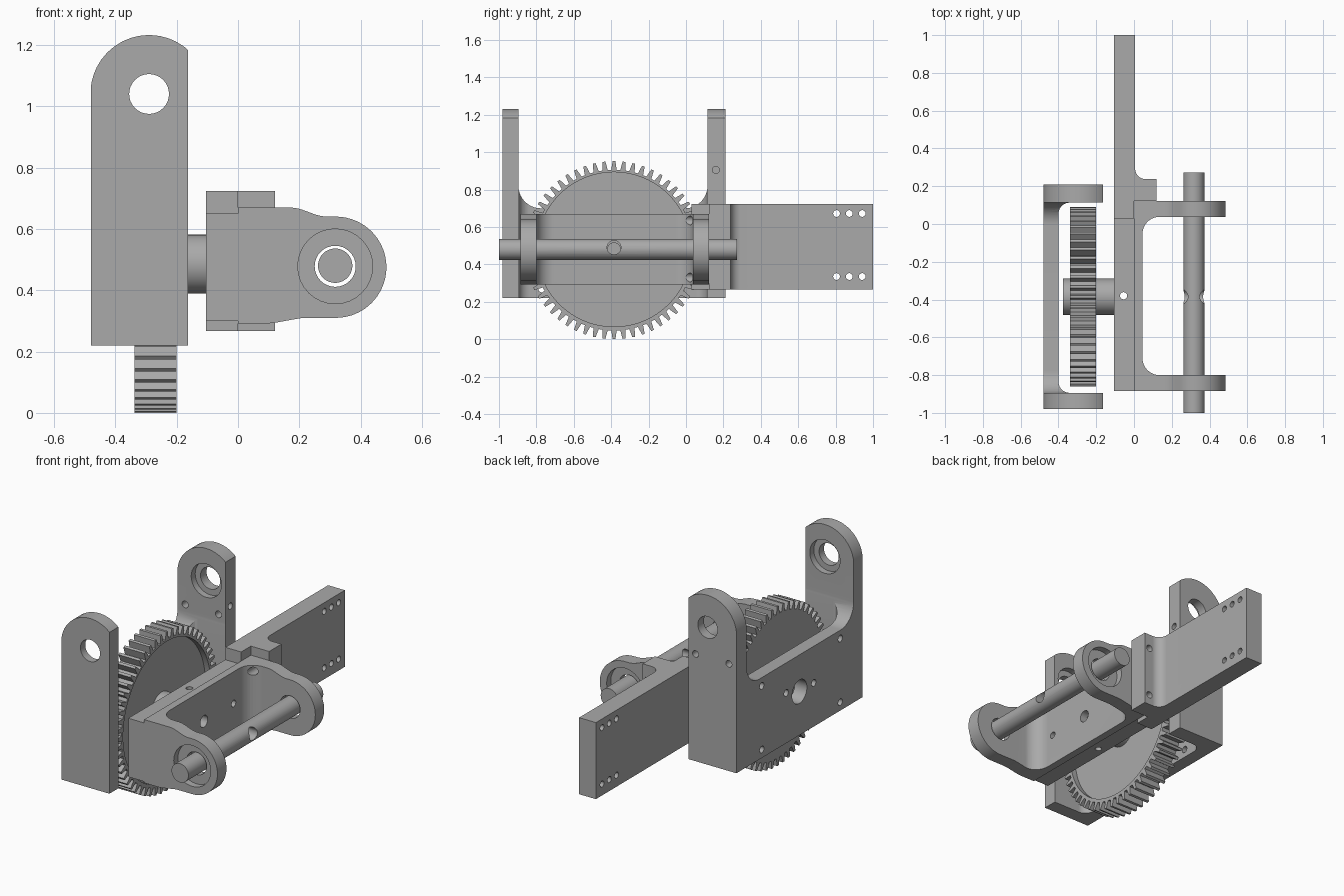
import bpy, bmesh, math
from mathutils import Vector

if "Cube" in bpy.data.objects:
    bpy.data.objects.remove(bpy.data.objects["Cube"])

grey = bpy.data.materials.new("machined grey")
grey.use_nodes = True
grey.diffuse_color = (0.4, 0.4, 0.4, 1)
grey.node_tree.nodes["Principled BSDF"].inputs["Base Color"].default_value = (0.4, 0.4, 0.4, 1)

AXES = {"x": lambda u, v, w: (w, u, v),
        "y": lambda u, v, w: (u, w, v),
        "z": lambda u, v, w: (u, v, w)}


def rounded(corners):
    """Outline from (u, v) or (u, v, radius) corners."""
    out = []
    for i, c in enumerate(corners):
        p = Vector(c[:2])
        r = c[2] if len(c) > 2 else 0
        if not r:
            out.append(p)
            continue
        a = (Vector(corners[i - 1][:2]) - p).normalized()
        b = (Vector(corners[(i + 1) % len(corners)][:2]) - p).normalized()
        half = a.angle(b) / 2
        centre = p + (a + b).normalized() * (r / math.sin(half))
        start = p + a * (r / math.tan(half)) - centre
        end = p + b * (r / math.tan(half)) - centre
        n = 12
        for k in range(n + 1):
            t = k / n
            out.append(centre + (start.lerp(end, t)).normalized() * r)
    return out


def prism(name, outline, axis, lo, hi):
    bm = bmesh.new()
    rings = [[bm.verts.new(AXES[axis](p[0], p[1], w)) for p in outline] for w in (lo, hi)]
    n = len(outline)
    bm.faces.new(rings[0])
    bm.faces.new(rings[1][::-1])
    for i in range(n):
        j = (i + 1) % n
        bm.faces.new((rings[0][i], rings[0][j], rings[1][j], rings[1][i]))
    bmesh.ops.recalc_face_normals(bm, faces=bm.faces)
    mesh = bpy.data.meshes.new(name)
    bm.to_mesh(mesh)
    bm.free()
    mesh.materials.append(grey)
    ob = bpy.data.objects.new(name, mesh)
    bpy.context.collection.objects.link(ob)
    return ob


def rod(name, u, v, r, axis, lo, hi, n=40):
    ring = [(u + r * math.cos(math.tau * k / n), v + r * math.sin(math.tau * k / n)) for k in range(n)]
    return prism(name, ring, axis, lo, hi)


def combine(ob, other, operation):
    mod = ob.modifiers.new("combine", "BOOLEAN")
    mod.operation, mod.solver, mod.object = operation, "EXACT", other
    mesh = bpy.data.meshes.new_from_object(ob.evaluated_get(bpy.context.evaluated_depsgraph_get()))
    ob.modifiers.clear()
    ob.data = mesh
    bpy.data.objects.remove(other)


def drill(ob, u, v, r, axis, lo, hi):
    combine(ob, rod("drill", u, v, r, axis, lo, hi, 32), "DIFFERENCE")


def finish(ob):
    bpy.ops.object.select_all(action="DESELECT")
    ob.select_set(True)
    bpy.context.view_layer.objects.active = ob
    bpy.ops.object.shade_smooth_by_angle(angle=math.radians(25))


# Yoke bracket: plan, side and front outlines intersected
y0, y1, a0, a1 = -0.98, 0.21, -0.894, 0.113
bracket = prism("yoke_bracket", rounded([
    (-0.48, y0), (-0.163, y0), (-0.163, a0), (-0.40, a0, 0.06),
    (-0.40, a1, 0.06), (-0.163, a1), (-0.163, y1), (-0.48, y1)]), "z", 0.22, 1.3)
side = prism("side", rounded([
    (y0 - 0.1, 0.1), (y1 + 0.1, 0.1), (y1 + 0.1, 1.4), (a1 + 0.002, 1.4), (a1 + 0.002, 0.70, 0.12),
    (a0 - 0.002, 0.70, 0.12), (a0 - 0.002, 1.4), (y0 - 0.1, 1.4)]), "x", -0.6, 0)
combine(bracket, side, "INTERSECT")
arch = prism("arch", rounded([
    (-0.481, 0.1), (-0.099, 0.1), (-0.099, 1.232, 0.19), (-0.481, 1.232, 0.19)]), "y", -1.2, 0.5)
combine(bracket, arch, "INTERSECT")

# Bearing bores, counterbored from inside, and screw holes
drill(bracket, -0.29, 1.04, 0.065, "y", -1.2, 0.5)
drill(bracket, -0.29, 1.04, 0.1, "y", a0 - 0.04, a1 + 0.04)
drill(bracket, -0.385, 0.48, 0.07, "x", -0.6, -0.3)
for y, z in ((-0.03, 0.27), (-0.03, 0.65), (-0.77, 0.27), (-0.77, 0.65), (-0.26, 0.52), (-0.52, 0.48)):
    drill(bracket, y, z, 0.02, "x", -0.6, -0.3)
for x in (-0.43, -0.21):
    drill(bracket, x, 0.86, 0.02, "y", 0, 0.4)
drill(bracket, 0.16, 0.905, 0.019, "x", -0.30, 0)
finish(bracket)

# Spur gear with shallow face recess
teeth = 56
outline = []
for k in range(teeth):
    for step, r in ((-0.30, 0.43), (-0.14, 0.476), (0.14, 0.476), (0.30, 0.43)):
        a = math.tau * (k + step) / teeth
        outline.append((-0.385 + r * math.sin(a), 0.476 + r * math.cos(a)))
gear = prism("spur_gear", outline, "x", -0.338, -0.20)
combine(gear, rod("recess", -0.385, 0.48, 0.413, "x", -0.235, -0.1, 96), "DIFFERENCE")
finish(gear)
finish(rod("gear_hub", -0.385, 0.485, 0.096, "x", -0.375, -0.10, 48))

# Clevis: plan outline intersected with eye-ended front outline
clevis = prism("clevis", rounded([
    (0, -0.885), (0.6, -0.885), (0.6, -0.80), (0.045, -0.80, 0.09),
    (0.045, 0.038, 0.09), (0.6, 0.038), (0.6, 0.122), (0, 0.122)]), "z", 0.2, 0.8)
eye = prism("eye", rounded([
    (-0.1, 0.292), (0.11, 0.292, 0.2), (0.21, 0.31, 0.2), (0.484, 0.31, 0.1645),
    (0.484, 0.64, 0.1645), (0.27, 0.64, 0.15), (0.19, 0.67, 0.15), (-0.1, 0.67)]), "y", -1.2, 0.5)
combine(clevis, eye, "INTERSECT")
drill(clevis, 0.317, 0.478, 0.067, "y", -1.2, 0.5)
for lo, hi in ((-1.2, -0.845), (0.082, 0.5)):
    drill(clevis, 0.317, 0.478, 0.122, "y", lo, hi)
for z in (0.33, 0.635):
    drill(clevis, 0.085, z, 0.024, "y", -0.07, 0.3)
for y, r in ((-0.385, 0.035), (-0.105, 0.02), (-0.665, 0.02)):
    drill(clevis, y, 0.48, r, "x", -0.05, 0.2)
finish(clevis)

# Backing plate behind the clevis
plate = prism("backing_plate", [(-0.885, 0.30), (0.04, 0.30), (0.04, 0.65), (-0.885, 0.65)], "x", -0.105, 0)
drill(plate, -0.055, -0.38, 0.019, "z", 0, 1)
finish(plate)

# Mounting bar with stepped shoulder block
bar = prism("mounting_bar", rounded([
    (-0.105, 0.03), (0, 0.03), (0, 0.122), (0.12, 0.122), (0.12, 0.238),
    (0.006, 0.238, 0.055), (0.006, 1.0), (-0.105, 1.0)]), "z", 0.267, 0.724)
for y in (0.805, 0.873, 0.942):
    for z in (0.335, 0.672):
        drill(bar, y, z, 0.018, "x", -0.3, 0.3)
for z in (0.33, 0.635):
    drill(bar, 0.085, z, 0.02, "y", 0.1, 0.3)
finish(bar)

# Pivot pin with cross hole
pin = rod("pivot_pin", 0.317, 0.48, 0.056, "y", -1.0, 0.272)
drill(pin, -0.385, 0.49, 0.037, "x", 0, 0.6)
finish(pin)
